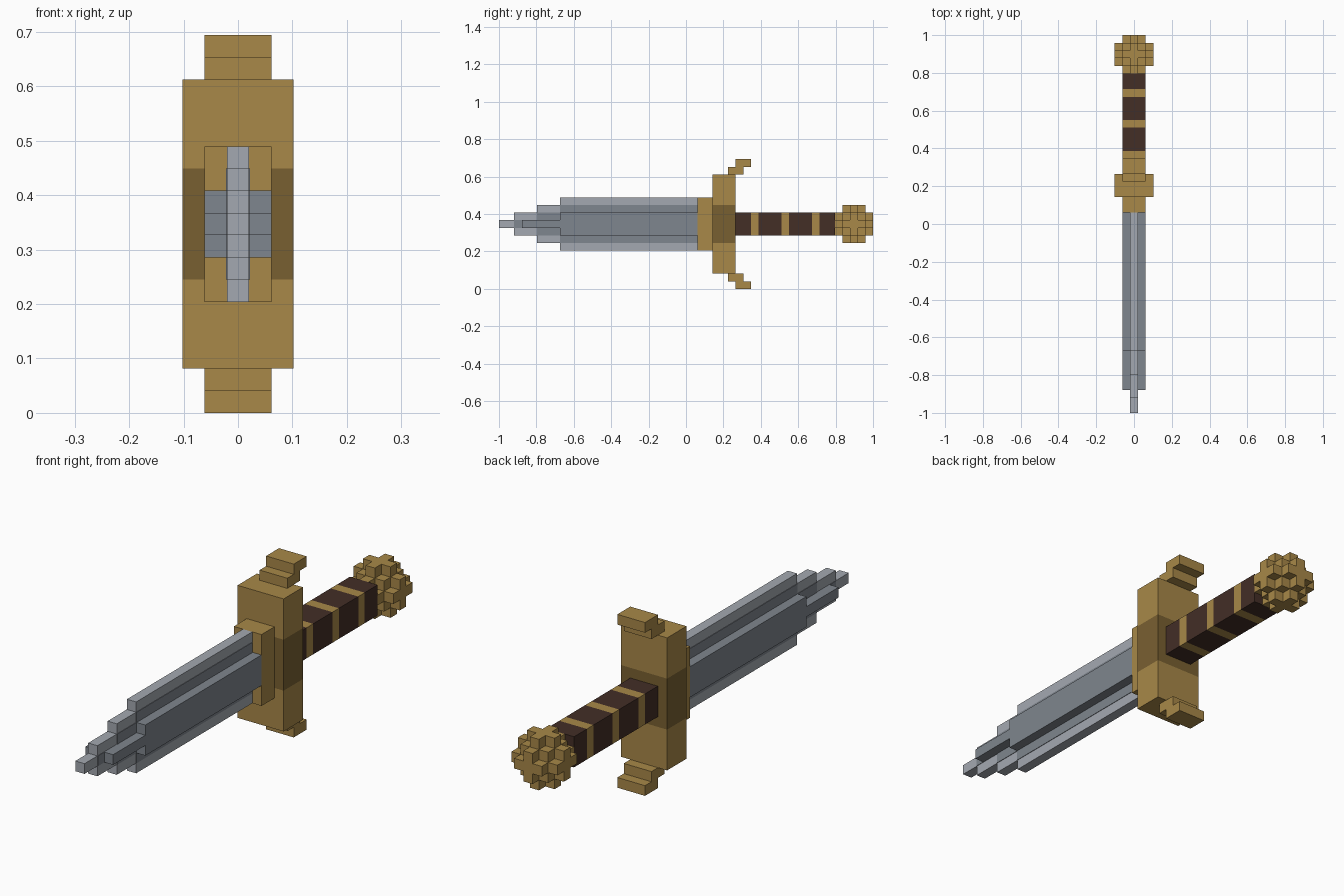
import bpy
import bmesh
from mathutils import Vector

cube = bpy.data.objects.get("Cube")
if cube:
    bpy.data.objects.remove(cube, do_unlink=True)

U = 2 / 49          # edge of one block
MID_Z = 8.5         # blade axis height in blocks


def material(name, rgb):
    lin = [((c / 255 + 0.055) / 1.055) ** 2.4 for c in rgb]
    mat = bpy.data.materials.new(name)
    mat.use_nodes = True
    mat.diffuse_color = (*lin, 1)
    mat.node_tree.nodes["Principled BSDF"].inputs["Base Color"].default_value = (*lin, 1)
    return mat


gold = material("gold", (168, 136, 72))
bronze = material("dark bronze", (121, 96, 49))
light_steel = material("light steel", (164, 169, 177))
steel = material("dark steel", (127, 134, 142))
leather = material("dark leather", (67, 46, 38))


def finish(name, bm, mat):
    bmesh.ops.recalc_face_normals(bm, faces=bm.faces)
    mesh = bpy.data.meshes.new(name)
    bm.to_mesh(mesh)
    bm.free()
    mesh.materials.append(mat)
    obj = bpy.data.objects.new(name, mesh)
    bpy.context.collection.objects.link(obj)
    return obj


def place(x, y, z):
    """Block coordinates (y from the tip, z from the axis) to scene units."""
    return Vector((x, y - 24.5, z + MID_Z)) * U


def extrude(name, outline, half_x, mat):
    """Extrude a side outline of (y, z) points across the width."""
    bm = bmesh.new()
    face = bm.faces.new([bm.verts.new(place(-half_x, y, z)) for y, z in outline])
    moved = bmesh.ops.extrude_face_region(bm, geom=[face])["geom"]
    verts = [v for v in moved if isinstance(v, bmesh.types.BMVert)]
    bmesh.ops.translate(bm, verts=verts, vec=(2 * half_x * U, 0, 0))
    return finish(name, bm, mat)


def stepped(name, steps, end, half_x, mat):
    """Symmetric staircase outline: each step is (start y, half height)."""
    top = []
    stops = [s[0] for s in steps[1:]] + [end]
    for (start, half), stop in zip(steps, stops):
        top += [(start, half), (stop, half)]
    return extrude(name, top + [(y, -z) for y, z in reversed(top)], half_x, mat)


# Blade: thin core, darker inlay on its sides, raised middle rib
stepped("blade_core", [(0, 0.5), (2, 1.5), (5, 2.5), (8, 3.5)], 26, 0.5, light_steel)
stepped("blade_inlay", [(2, 0.5), (5, 1.5), (8, 2.5)], 26, 0.55, steel)
stepped("blade_rib", [(3, 0.5), (8, 1.5)], 26, 1.5, steel)

# Guard: collar, dark centre, two arms with curled tips
stepped("guard_collar", [(26, 3.5)], 28, 1.5, gold)
stepped("guard_centre", [(28, 2.5)], 31, 2.5, bronze)
arm = [(28, 2.5), (31, 2.5), (31, 6.5), (28, 6.5)]
curl = [(30, 6.5), (32, 6.5), (32, 7.5), (33, 7.5),
        (33, 8.5), (31, 8.5), (31, 7.5), (30, 7.5)]
for side, s in (("upper", 1), ("lower", -1)):
    extrude(side + "_guard_arm", [(y, s * z) for y, z in arm], 2.5, gold)
    extrude(side + "_guard_curl", [(y, s * z) for y, z in curl], 1.5, gold)

# Grip: leather wraps separated by gold rings
cuts = [31, 33, 34, 37, 38, 41, 42, 44]
for i, (a, b) in enumerate(zip(cuts, cuts[1:])):
    ring = i % 2
    stepped("grip_ring" if ring else "grip_wrap", [(a, 1.5)], b, 1.5,
            gold if ring else leather)

# Pommel: ball of blocks, outer faces only
span = range(-2, 3)
cells = {(x, y, z) for x in span for y in span for z in span
         if x * x + y * y + z * z <= 5}
bm = bmesh.new()
for cell in cells:
    for axis in range(3):
        for s in (-1, 1):
            n = Vector((0, 0, 0))
            n[axis] = s
            if tuple(int(c + d) for c, d in zip(cell, n)) in cells:
                continue
            a = Vector((0, 0, 0))
            a[(axis + 1) % 3] = 0.5
            b = n.cross(a)
            centre = Vector(cell) + n / 2 + Vector((0, 46.5, 0))
            corners = (centre - a - b, centre + a - b, centre + a + b, centre - a + b)
            bm.faces.new([bm.verts.new(place(*p)) for p in corners])
mesh = bm
bmesh.ops.remove_doubles(mesh, verts=mesh.verts, dist=U / 100)
finish("pommel", mesh, gold)
